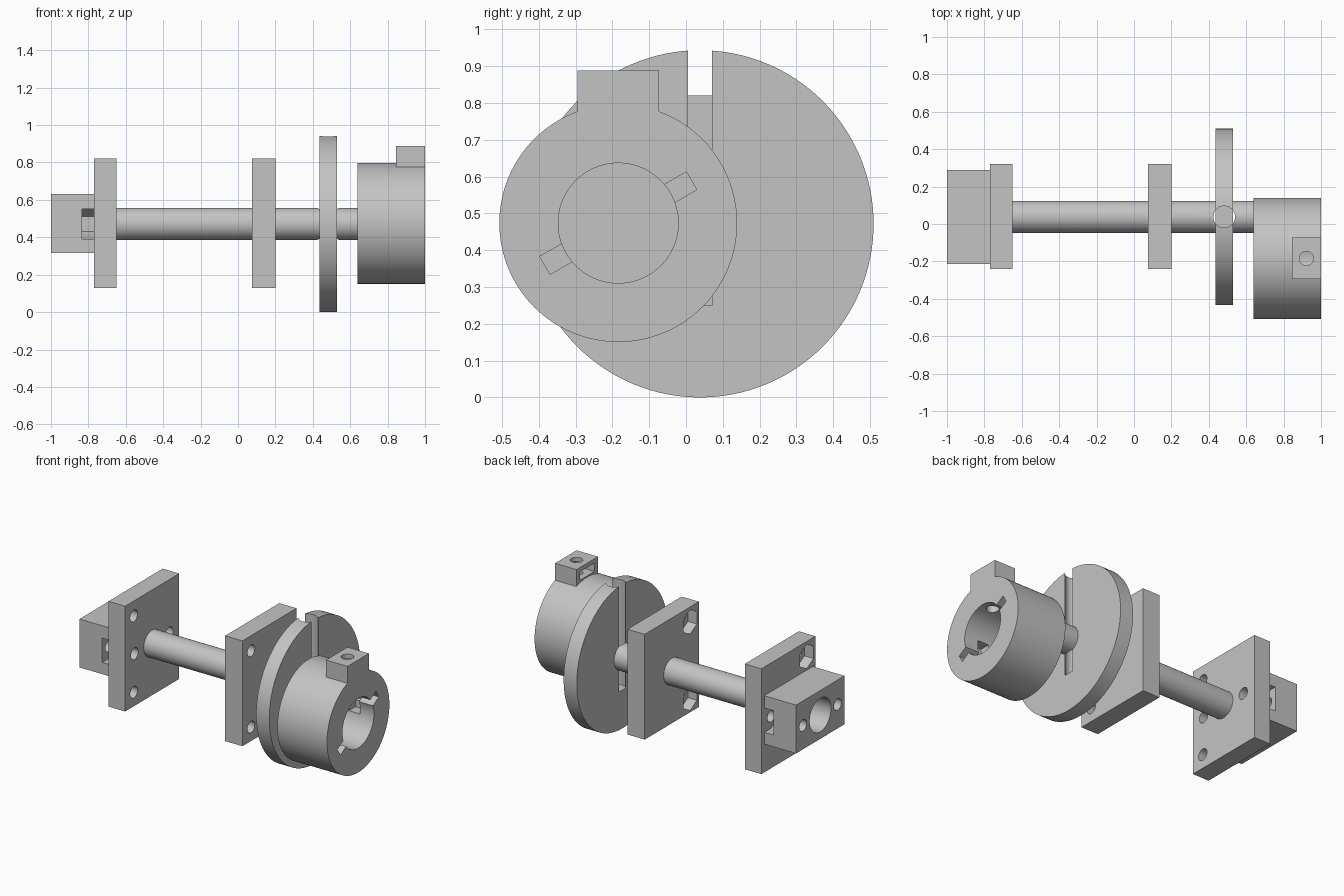
import bpy, bmesh, math
from mathutils import Matrix, Vector

if "Cube" in bpy.data.objects:
    bpy.data.objects.remove(bpy.data.objects["Cube"])

GREY = (0.55, 0.55, 0.55, 1)
mat = bpy.data.materials.new("light_grey")
mat.use_nodes = True
mat.diffuse_color = GREY
mat.node_tree.nodes["Principled BSDF"].inputs["Base Color"].default_value = GREY

AY, AZ = 0.038, 0.4715      # shaft axis
HY, HZ = -0.184, 0.4735     # offset hub axis
SCREW, NUT = 0.038, 0.08    # screw and nut radii


def finish(bm, name):
    bmesh.ops.recalc_face_normals(bm, faces=bm.faces)
    me = bpy.data.meshes.new(name)
    bm.to_mesh(me)
    bm.free()
    me.materials.append(mat)
    ob = bpy.data.objects.new(name, me)
    bpy.context.collection.objects.link(ob)
    return ob


def rod(name, axis, a, b, radius, lo, hi, sides=96):
    """Prism along x (centre a=y, b=z) or along z (centre a=x, b=y)."""
    bm = bmesh.new()
    rings = []
    for t in (lo, hi):
        ring = []
        for i in range(sides):
            ang = math.pi / 2 + math.tau * i / sides
            p, q = a + radius * math.cos(ang), b + radius * math.sin(ang)
            ring.append(bm.verts.new((t, p, q) if axis == "x" else (p, q, t)))
        rings.append(ring)
        bm.faces.new(ring)
    for i in range(sides):
        j = (i + 1) % sides
        bm.faces.new((rings[0][i], rings[0][j], rings[1][j], rings[1][i]))
    return finish(bm, name)


def box(name, x, y, z, turn=0):
    """Box from ranges, optionally turned about its own x axis."""
    lo, hi = Vector((x[0], y[0], z[0])), Vector((x[1], y[1], z[1]))
    bm = bmesh.new()
    bmesh.ops.create_cube(bm, size=1, matrix=Matrix.Translation((lo + hi) / 2)
                          @ Matrix.Rotation(turn, 4, "X")
                          @ Matrix.Diagonal((*(hi - lo), 1)))
    return finish(bm, name)


def combine(ob, tools, operation="DIFFERENCE"):
    """Apply each tool to the part, then discard the tool."""
    for tool in tools:
        tool.hide_render = True
        mod = ob.modifiers.new("shape", "BOOLEAN")
        mod.operation, mod.solver, mod.object = operation, "EXACT", tool
        deps = bpy.context.evaluated_depsgraph_get()
        me = bpy.data.meshes.new_from_object(ob.evaluated_get(deps))
        ob.modifiers.clear()
        ob.data = me
        bpy.data.objects.remove(tool)
    return ob


def mount_plate(name, x0, x1):
    """Square plate with screw holes and nut pockets on its front column."""
    plate = box(name, (x0, x1), (-0.24, 0.32), (0.13, 0.82))
    tools = []
    for s in (-1, 1):
        z = AZ + s * 0.25
        tools.append(rod("screw_hole", "x", -0.15, z, SCREW, x0 - 0.1, x1 + 0.1, 32))
        tools.append(rod("nut_pocket", "x", -0.15, z, NUT, x0 - 0.1, x0 + 0.065, 6))
    return combine(plate, tools)


# Plates
end_plate = mount_plate("end_plate", -0.77, -0.65)
middle_plate = mount_plate("middle_plate", 0.075, 0.2)
combine(end_plate, [rod("screw_hole", "x", AY + s * 0.18, AZ, SCREW, -0.9, -0.6, 32)
                    for s in (-1, 1)])

# End block with a central socket, clamp screws and side nut slots
end_block = box("end_block", (-1, -0.77), (-0.213, 0.289), (0.315, 0.632))
cuts = [rod("socket", "x", AY, AZ, 0.11, -1.1, -0.8)]
for s in (-1, 1):
    y = AY + s * 0.18
    cuts.append(rod("screw_hole", "x", y, AZ, SCREW, -1.1, -0.7, 32))
    cuts.append(rod("nut_seat", "x", y, AZ, NUT, -0.835, -0.7, 6))
    cuts.append(box("nut_slot", (-0.835, -0.7), sorted((y, y + s * 0.2)),
                    (AZ - NUT, AZ + NUT)))
combine(end_block, cuts)

# Shaft and wheel share one blind cross bore that breaks through the wheel faces
shaft = rod("shaft", "x", AY, AZ, 0.086, -0.65, 0.64)
wheel = rod("wheel", "x", AY, AZ, 0.4715, 0.435, 0.53, 128)
for part in (shaft, wheel):
    combine(part, [rod("cross_bore", "z", 0.482, AY, 0.058, 0.25, 1.1, 64)])

# Offset hub with a clamp lug
hub = rod("hub", "x", HY, HZ, 0.323, 0.64, 1, 128)
lug = box("lug", (0.845, 1), (HY - 0.111, HY + 0.111), (0.7, 0.888))
combine(hub, [lug], "UNION")
cuts = [rod("hub_bore", "x", HY, HZ, 0.163, 0.72, 1.1)]
# Twist-lock slots: straight entry, then a turned pocket behind it
for x, degrees in (((0.82, 1.1), 30), ((0.82, 0.9), 15), ((0.82, 0.9), 0)):
    cuts.append(box("lock_slot", x, (HY - 0.23, HY + 0.23),
                    (HZ - 0.028, HZ + 0.028), math.radians(degrees)))
cuts.append(rod("set_screw_hole", "z", 0.922, HY, SCREW, HZ, 1.1, 32))
cuts.append(box("lug_nut_slot", (0.8, 0.98), (HY - 0.075, HY + 0.075), (0.805, 0.86)))
combine(hub, cuts)

# Smooth round walls, crisp edges
for part in (end_plate, middle_plate, end_block, shaft, wheel, hub):
    bpy.ops.object.select_all(action="DESELECT")
    part.select_set(True)
    bpy.context.view_layer.objects.active = part
    bpy.ops.object.shade_smooth_by_angle(angle=math.radians(30))
